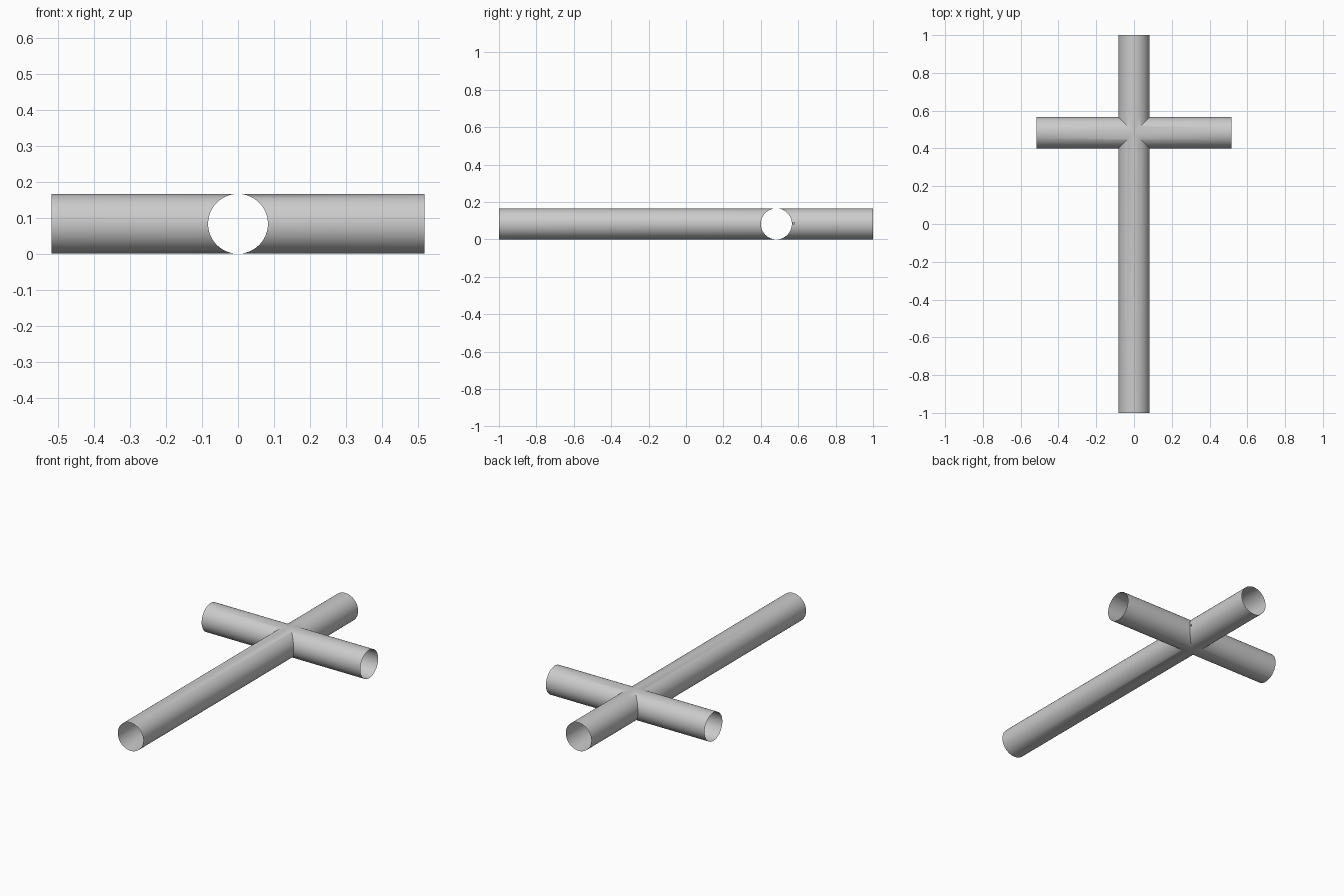
import bpy, bmesh, math
from mathutils import Matrix, Vector

cube = bpy.data.objects.get("Cube")
if cube:
    bpy.data.objects.remove(cube)

SEG = 64
R = 0.083
CENTRE = Vector((0, 0.483, R))

grey = bpy.data.materials.new("light grey")
colour = (0.6, 0.6, 0.6, 1)
grey.use_nodes = True
grey.diffuse_color = colour
grey.node_tree.nodes["Principled BSDF"].inputs["Base Color"].default_value = colour


def add_arm(bm, yaw, length, loops=(), hole=None):
    """Open tube, mitred where it meets its neighbours; hole is a (row, side) to leave out."""
    turn = Matrix.Translation(CENTRE) @ Matrix.Rotation(yaw, 4, 'Z')
    rings = []
    for reach in (None, *loops, length):
        ring = []
        for i in range(SEG):
            a = math.tau * i / SEG
            v, z = R * math.cos(a), R * math.sin(a)
            u = abs(v) if reach is None else reach
            ring.append(bm.verts.new(turn @ Vector((u, v, z))))
        rings.append(ring)
    for row, (near, far) in enumerate(zip(rings, rings[1:])):
        for i in range(SEG):
            if (row, i) != hole:
                j = (i + 1) % SEG
                bm.faces.new((near[i], far[i], far[j], near[j]))


bm = bmesh.new()
# Crossbar arms
for yaw in (0, math.pi):
    add_arm(bm, yaw, 0.517)
# Long front arm, and short back arm with a pinhole beside the joint
add_arm(bm, -math.pi / 2, 1 + CENTRE.y)
add_arm(bm, math.pi / 2, 1 - CENTRE.y, (0.088, 0.096), (1, SEG // 2 - 1))

# Weld the mitred seams
bmesh.ops.remove_doubles(bm, verts=bm.verts, dist=0.0001)
bmesh.ops.recalc_face_normals(bm, faces=bm.faces)
mesh = bpy.data.meshes.new("cross_pipe")
bm.to_mesh(mesh)
bm.free()
mesh.materials.append(grey)

pipe = bpy.data.objects.new("cross_pipe", mesh)
bpy.context.collection.objects.link(pipe)
bpy.ops.object.select_all(action='DESELECT')
pipe.select_set(True)
bpy.context.view_layer.objects.active = pipe
bpy.ops.object.shade_smooth_by_angle(angle=math.radians(30))
